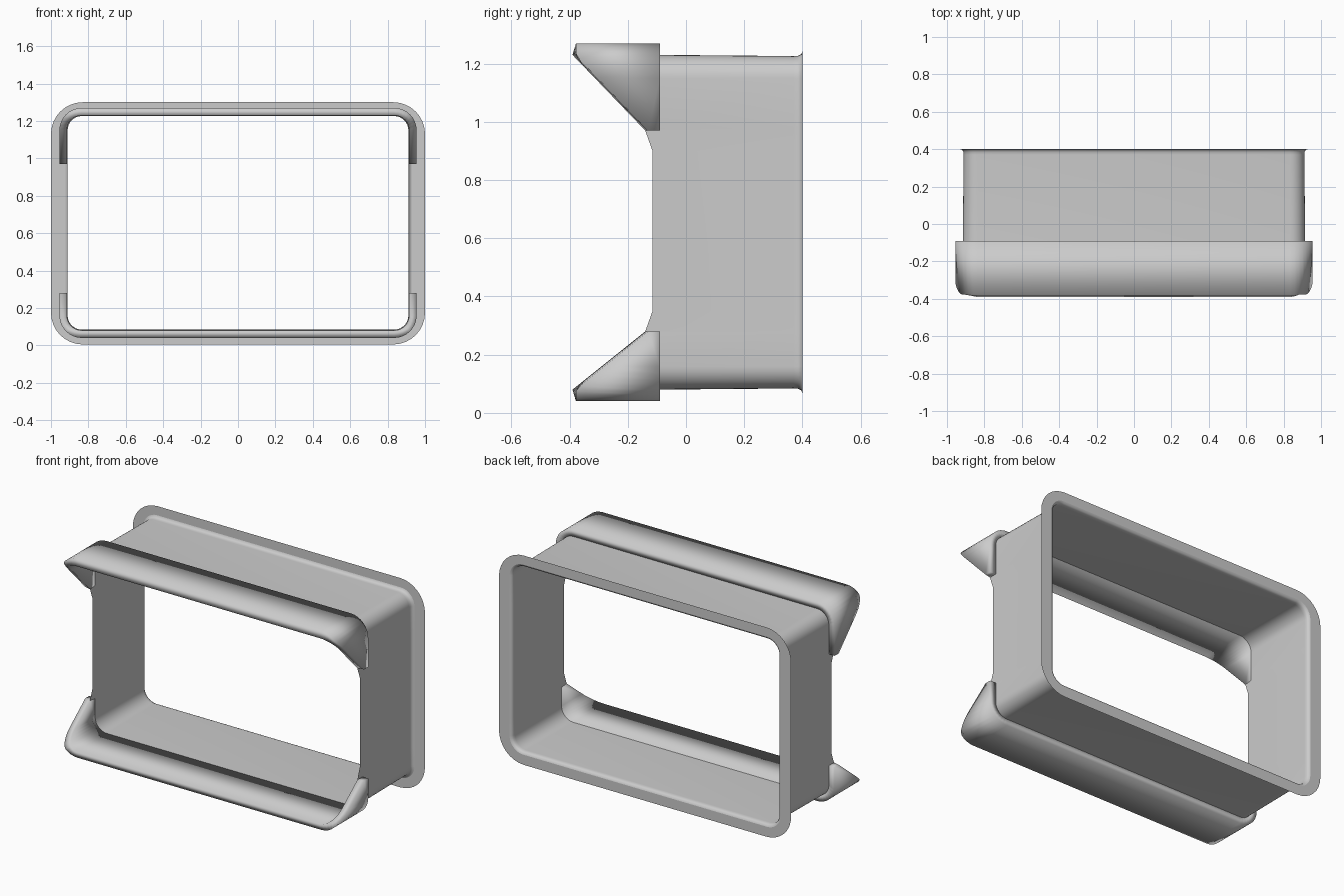
import bpy, bmesh, math

cube = bpy.data.objects.get("Cube")
if cube:
    bpy.data.objects.remove(cube)

# Single grey material
grey = bpy.data.materials.new("light_grey")
grey.use_nodes = True
grey.diffuse_color = (0.6, 0.6, 0.6, 1)
grey.node_tree.nodes["Principled BSDF"].inputs["Base Color"].default_value = (0.6, 0.6, 0.6, 1)

HALF_W, BOTTOM, TOP = 0.915, 0.08, 1.23   # duct opening
RADIUS, WALL = 0.08, 0.04                 # corner radius, hood thickness
BACK, HOOD_BACK, TIP = 0.4, -0.09, -0.39
SEGS = 8


def corner(cx, cz, r, start):
    """Quarter arc in the xz plane, counter-clockwise from start degrees."""
    angles = [math.radians(start + 90 * i / SEGS) for i in range(SEGS + 1)]
    return [(cx + r * math.cos(a), cz + r * math.sin(a)) for a in angles]


def outline(hw, z0, z1, r, side_z):
    """Rounded rectangle with extra points up both sides."""
    right = [(hw, z) for z in side_z]
    left = [(-hw, z) for z in reversed(side_z)]
    return (right + corner(hw - r, z1 - r, r, 0) + corner(r - hw, z1 - r, r, 90)
            + left + corner(r - hw, z0 + r, r, 180) + corner(hw - r, z0 + r, r, 270))


def finish(bm, name, recalc=True):
    if recalc:
        bmesh.ops.recalc_face_normals(bm, faces=bm.faces)
    for f in bm.faces:
        f.smooth = True
    mesh = bpy.data.meshes.new(name)
    bm.to_mesh(mesh)
    bm.free()
    mesh.materials.append(grey)
    obj = bpy.data.objects.new(name, mesh)
    bpy.context.collection.objects.link(obj)
    return obj


def skin(bm, rings, closed):
    """Join consecutive rings of equal length with quads."""
    n = len(rings[0])
    for a, b in zip(rings, rings[1:]):
        for i in range(n if closed else n - 1):
            j = (i + 1) % n
            bm.faces.new((a[i], a[j], b[j], b[i]))


# Duct: front edge follows the side cut-outs and stops at the hoods
SIDE_Z = [0.275, 0.28, 0.35, 0.9, 0.97, 0.975]


def front_y(z):
    if z < 0.278 or z > 0.972:
        return HOOD_BACK
    return -0.115 if 0.3 < z < 0.95 else -0.14


def duct_ring(bm, offset, y=None):
    pts = outline(HALF_W + offset, BOTTOM - offset, TOP + offset, RADIUS + offset, SIDE_Z)
    return [bm.verts.new((x, front_y(z) if y is None else y, z)) for x, z in pts]


bm = bmesh.new()
rings = [duct_ring(bm, 0), duct_ring(bm, -0.004, 0.37), duct_ring(bm, -0.003, 0.385),
         duct_ring(bm, 0.003, 0.396), duct_ring(bm, 0.013, BACK)]
skin(bm, rings, True)
finish(bm, "duct")

# Flange: thin flat rim around the back opening
bm = bmesh.new()
outer = [bm.verts.new((x, BACK, z)) for x, z in outline(1.0, 0.005, 1.3, 0.17, SIDE_Z)]
skin(bm, [duct_ring(bm, 0.013, BACK), outer], True)
finish(bm, "back_flange")


# Hoods: thick U-shaped lips with slanted ends
def hood(name, z_end, z_edge):
    s = 1 if z_edge > z_end else -1

    def path(extra):
        hw, r = HALF_W + extra, RADIUS + extra
        arc = corner(HALF_W - RADIUS, s * z_edge - RADIUS, r, 0)
        half = [(hw, s * z_end)] + arc
        pts = half + [(-x, z) for x, z in reversed(half)]
        return [(x, s * z) for x, z in pts]

    def slant(z):
        return -0.14 + (z - z_end) / (z_edge - z_end) * (TIP + 0.14)

    bm = bmesh.new()
    inner, shell = path(0), path(WALL)
    rows = [
        [bm.verts.new((x, slant(z), z)) for x, z in inner],
        [bm.verts.new((x, max(TIP + 0.012, slant(z) + 0.01), z)) for x, z in shell],
        [bm.verts.new((x, HOOD_BACK, z)) for x, z in shell],
        [bm.verts.new((x, HOOD_BACK, z)) for x, z in inner],
    ]
    skin(bm, rows + [rows[0]], False)
    for end in (0, -1):
        bm.faces.new([row[end] for row in rows])
    finish(bm, name)


hood("upper_hood", 0.97, TOP)
hood("lower_hood", 0.28, BOTTOM)
